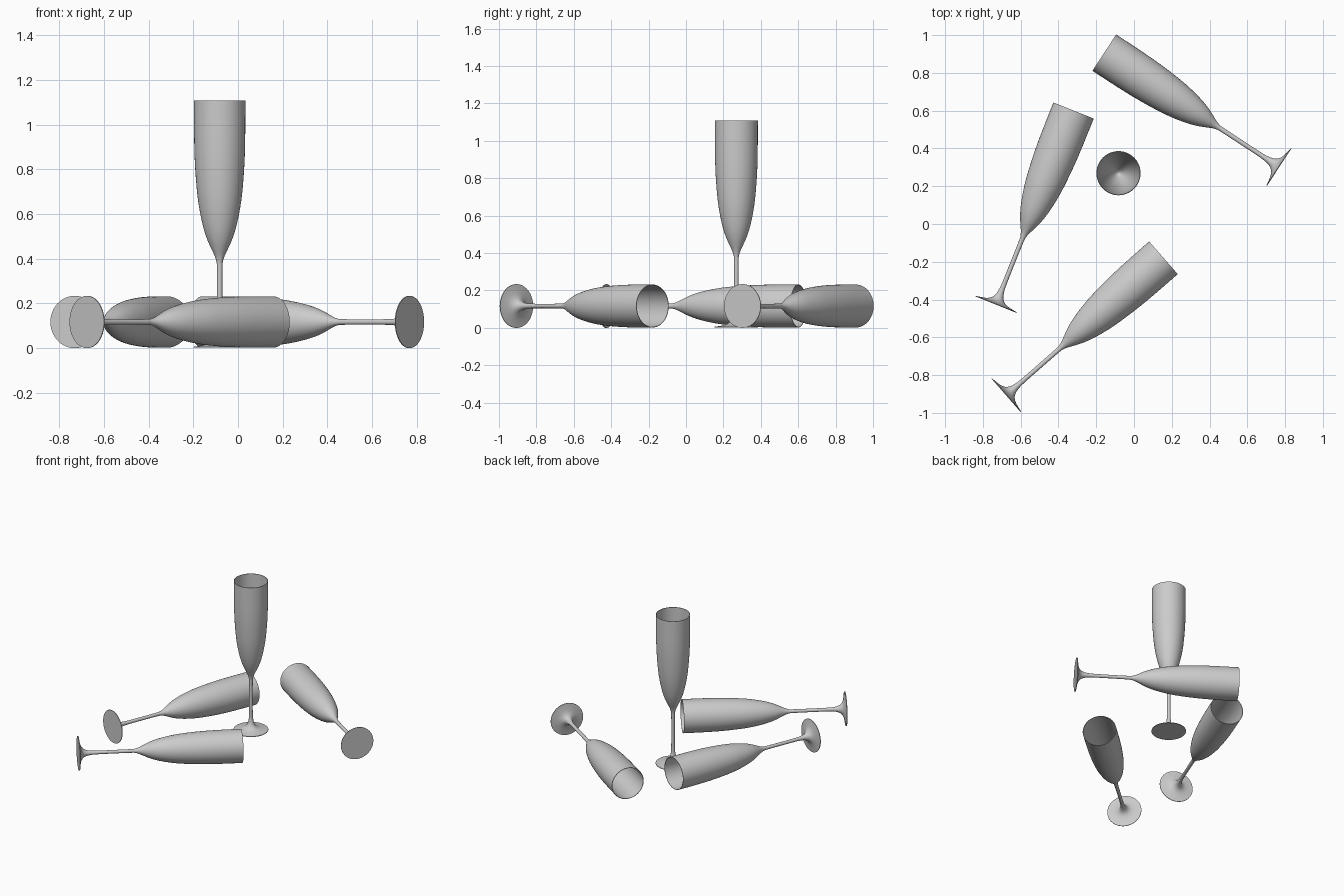
import bpy, bmesh, math
from mathutils import Matrix, Vector

cube = bpy.data.objects.get("Cube")
if cube:
    bpy.data.objects.remove(cube, do_unlink=True)

# Single pale grey glass colour
glass = bpy.data.materials.new("pale_grey_glass")
glass.use_nodes = True
colour = (0.6, 0.6, 0.6, 1.0)
glass.diffuse_color = colour
glass.node_tree.nodes["Principled BSDF"].inputs["Base Color"].default_value = colour

FOOT_R, BOWL_R, HEIGHT, SIDES = 0.117, 0.115, 1.107, 64

# Profiles as (radius, height)
foot_stem = [(FOOT_R, 0.004), (0.09, 0.008), (0.06, 0.015), (0.038, 0.027),
             (0.024, 0.046), (0.016, 0.075), (0.0125, 0.12), (0.012, 0.25),
             (0.0125, 0.36)]
bowl = [(0.0145, 0.385), (0.022, 0.41), (0.036, 0.44), (0.052, 0.475),
        (0.068, 0.52), (0.083, 0.58), (0.097, 0.66), (0.106, 0.75),
        (0.112, 0.85), (0.1145, 0.96), (BOWL_R, HEIGHT)]
inside = [(BOWL_R - 0.003, HEIGHT), (0.1115, 0.96), (0.109, 0.85), (0.103, 0.75),
          (0.094, 0.66), (0.08, 0.58), (0.065, 0.52), (0.049, 0.475),
          (0.032, 0.44), (0.015, 0.415), (0.0, 0.405)]


def smooth_path(points, steps=3):
    """Catmull-Rom curve through the points."""
    p = [Vector(q) for q in points]
    p = [2 * p[0] - p[1]] + p + [2 * p[-1] - p[-2]]
    out = []
    for a, b, c, d in zip(p, p[1:], p[2:], p[3:]):
        for i in range(steps):
            t = i / steps
            out.append(0.5 * (2 * b + (c - a) * t + (2 * a - 5 * b + 4 * c - d) * t * t
                              + (3 * b - a - 3 * c + d) * t ** 3))
    return out + [p[-2]]


def flute_mesh():
    """Lathe the whole glass: flat underside, foot, stem, outer and inner bowl."""
    path = [Vector((0, 0)), Vector((FOOT_R, 0))]
    path += smooth_path(foot_stem + bowl) + smooth_path(inside)
    bm = bmesh.new()
    verts = [bm.verts.new((max(q.x, 0), 0, q.y)) for q in path]
    edges = [bm.edges.new(pair) for pair in zip(verts, verts[1:])]
    bmesh.ops.spin(bm, geom=verts + edges, cent=(0, 0, 0), axis=(0, 0, 1),
                   angle=math.tau, steps=SIDES, use_merge=True)
    bmesh.ops.remove_doubles(bm, verts=bm.verts[:], dist=0.0002)
    bmesh.ops.recalc_face_normals(bm, faces=bm.faces[:])
    mesh = bpy.data.meshes.new("flute_glass")
    bm.to_mesh(mesh)
    bm.free()
    mesh.materials.append(glass)
    return mesh


def add_flute(name, foot, heading=None):
    """Place a glass by its foot centre; a heading lays it down that way."""
    ob = bpy.data.objects.new(name, flute_mesh())
    bpy.context.collection.objects.link(ob)
    turn = Matrix.Identity(4)
    if heading is not None:
        turn = (Matrix.Rotation(math.radians(heading), 4, 'Z')
                @ Matrix.Rotation(math.pi / 2, 4, 'Y'))
    ob.matrix_world = Matrix.Translation(foot) @ turn
    bpy.ops.object.select_all(action='DESELECT')
    ob.select_set(True)
    bpy.context.view_layer.objects.active = ob
    bpy.ops.object.shade_smooth_by_angle(angle=math.radians(40))


# One standing glass and three lying around it
add_flute("standing_flute", (-0.082, 0.269, 0.002))
add_flute("lying_flute_front", (-0.677, -0.908, FOOT_R), 41.2)
add_flute("lying_flute_right", (-0.731, -0.427, FOOT_R), 68.2)
add_flute("lying_flute_back", (0.769, 0.301, FOOT_R), 146.8)
